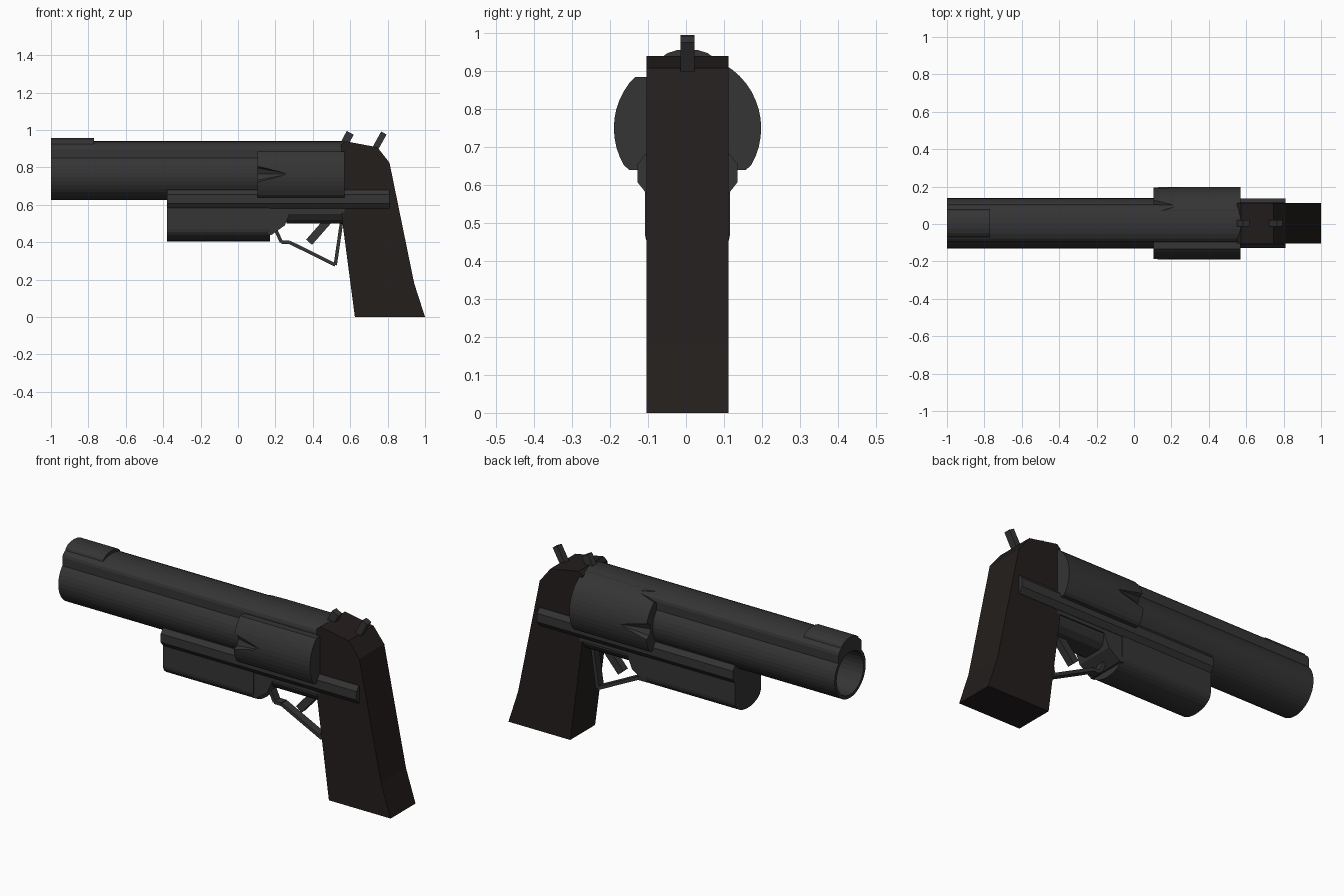
import bpy, bmesh
from math import sin, cos, radians, hypot
from mathutils import Matrix, Vector

if "Cube" in bpy.data.objects:
    bpy.data.objects.remove(bpy.data.objects["Cube"])

YC = 0.004  # the model sits slightly off centre in y


def material(name, rgb):
    m = bpy.data.materials.new(name)
    m.diffuse_color = (*rgb, 1)
    m.use_nodes = True
    m.node_tree.nodes["Principled BSDF"].inputs["Base Color"].default_value = m.diffuse_color
    return m


METAL = material("gunmetal", (0.035, 0.035, 0.036))
GRIP = material("dark_grip", (0.017, 0.013, 0.012))


def add_object(name, bm, mat=METAL):
    bmesh.ops.recalc_face_normals(bm, faces=bm.faces)
    me = bpy.data.meshes.new(name)
    bm.to_mesh(me)
    bm.free()
    me.materials.append(mat)
    ob = bpy.data.objects.new(name, me)
    bpy.context.collection.objects.link(ob)
    return ob


def prism(name, pts, a, b, axis="x", mat=METAL):
    """Extrude a profile: (y, z) points along x, or (x, z) points along y."""
    place = (lambda p, t: (t, p[0] + YC, p[1])) if axis == "x" else (lambda p, t: (p[0], t + YC, p[1]))
    bm = bmesh.new()
    ends = [[bm.verts.new(place(p, t)) for p in pts] for t in (a, b)]
    bm.faces.new(ends[0])
    bm.faces.new(ends[1])
    n = len(pts)
    for i in range(n):
        j = (i + 1) % n
        bm.faces.new((ends[0][i], ends[0][j], ends[1][j], ends[1][i]))
    return add_object(name, bm, mat)


def arc(cy, cz, ry, rz, a0, a1, n):
    angles = [radians(a0 + (a1 - a0) * i / n) for i in range(n + 1)]
    return [(cy + ry * cos(t), cz + rz * sin(t)) for t in angles]


def mirrored(half):
    return half + [(-y, z) for y, z in reversed(half)]


def bar(name, p, q, width, half_y):
    """Straight flat bar from p to q in the x-z plane."""
    dx, dz = q[0] - p[0], q[1] - p[1]
    k = width / 2 / hypot(dx, dz)
    ox, oz = -dz * k, dx * k
    pts = [(p[0] + ox, p[1] + oz), (q[0] + ox, q[1] + oz), (q[0] - ox, q[1] - oz), (p[0] - ox, p[1] - oz)]
    return prism(name, pts, -half_y, half_y, "y")


def cut(ob, cutter):
    cutter.hide_render = True
    cutter.hide_viewport = True
    mod = ob.modifiers.new("cut", "BOOLEAN")
    mod.operation = "DIFFERENCE"
    mod.solver = "EXACT"
    mod.object = cutter


# Barrel with raised top rib and open bore
profile = arc(0, 0.76, 0.135, 0.135, 138, 402, 28) + arc(0, 0.895, 0.1, 0.045, 0, 180, 10)
barrel = prism("barrel", profile, -1.0, 0.57)
bore = prism("bore_cutter", arc(0, 0.76, 0.117, 0.117, 0, 348.75, 31), -1.1, 0.1)
cut(barrel, bore)

# Front sight block with rounded top
prism("front_sight", [(-0.075, 0.9), (0.075, 0.9)] + arc(0, 0.922, 0.075, 0.036, 0, 180, 8), -1.0, -0.77)

# Cartridge drum, trimmed below and on the near upper side
circle = arc(0, 0.75, 0.194, 0.194, 0, 352.5, 47)
drum_profile = [(y, max(0.64, min(z, 0.885 if y < 0 else 0.93))) for y, z in circle]
drum = prism("cylinder_drum", drum_profile, 0.105, 0.57)

# Tapered flutes around the front of the drum
bm = bmesh.new()
for i in range(6):
    t = radians(60 * i)
    spot = Vector((0.18, YC + 0.197 * cos(t), 0.765 + 0.197 * sin(t)))
    bmesh.ops.create_cone(bm, cap_ends=True, segments=8, radius1=0.05, radius2=0.002, depth=0.18,
                          matrix=Matrix.Translation(spot) @ Matrix.Rotation(radians(90), 4, "Y"))
cut(drum, add_object("flute_cutter", bm))

# Side rail running back over the grip
prism("frame_rail", mirrored([(0.112, 0.68), (0.132, 0.655), (0.132, 0.608), (0.11, 0.58)]), -0.38, 0.81)

# Underlug with rounded belly
prism("underlug", [(-0.112, 0.66), (-0.112, 0.47)] + arc(0, 0.47, 0.112, 0.065, 180, 360, 14)[1:]
      + [(0.112, 0.66)], -0.38, 0.17)

# Frame behind the underlug, stepped in above the trigger
prism("frame_side", [(0.16, 0.44), (0.18, 0.44), (0.25, 0.49), (0.28, 0.56), (0.57, 0.56), (0.57, 0.64), (0.16, 0.64)],
      -0.108, 0.108, "y")
prism("frame_belly", mirrored([(0.1, 0.6), (0.1, 0.55), (0.08, 0.52), (0.05, 0.5)]), 0.26, 0.57)

# Trigger guard and trigger
guard = [(0.2, 0.47), (0.232, 0.4), (0.275, 0.4), (0.52, 0.278), (0.557, 0.53)]
for i in range(len(guard) - 1):
    bar(f"trigger_guard_{i + 1}", guard[i], guard[i + 1], 0.018, 0.022)
bar("trigger", (0.49, 0.525), (0.38, 0.4), 0.042, 0.02)

# Grip
prism("grip", [(0.55, 0.92), (0.572, 0.94), (0.745, 0.908), (0.81, 0.825), (0.942, 0.18), (1.0, 0.0),
               (0.625, 0.0), (0.55, 0.57)], -0.108, 0.108, "y", GRIP)

# Rear sight and hammer
bar("rear_sight", (0.565, 0.92), (0.6, 0.985), 0.042, 0.018)
bar("hammer", (0.725, 0.885), (0.78, 0.984), 0.033, 0.018)
